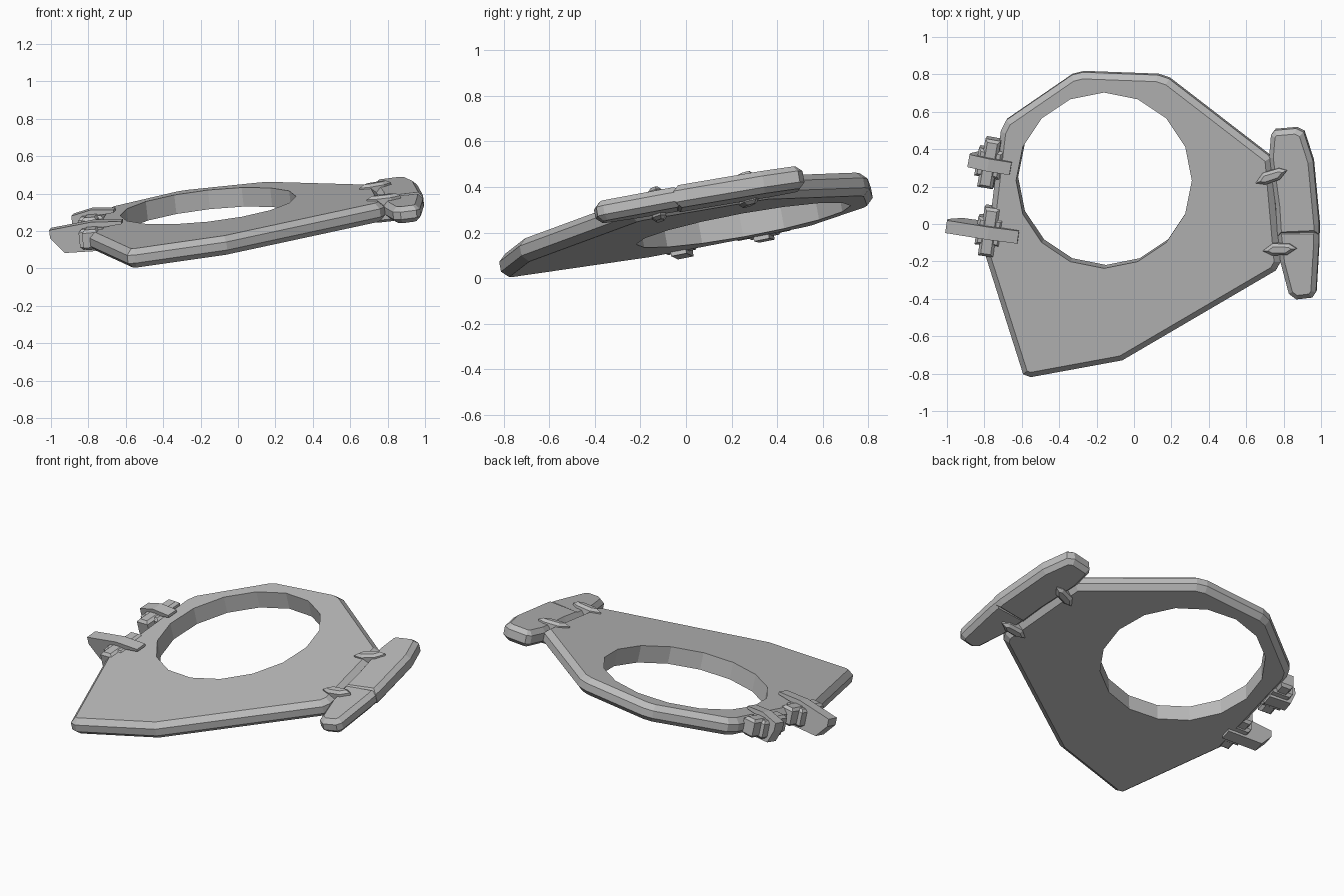
import bpy, bmesh, math
from mathutils import Matrix, Vector

cube = bpy.data.objects.get("Cube")
if cube:
    bpy.data.objects.remove(cube)

# Single grey finish
grey = bpy.data.materials.new("matte_grey")
grey.use_nodes = True
grey.diffuse_color = (0.5, 0.5, 0.5, 1)
grey.node_tree.nodes["Principled BSDF"].inputs["Base Color"].default_value = (0.5, 0.5, 0.5, 1)

# Tilted frame: plan x and y stay true, third axis is the plate normal
SLOPE_X, SLOPE_Y, HEIGHT = 0.11, 0.18, 0.257
normal = Vector((-SLOPE_X, -SLOPE_Y, 1)).normalized()
FRAME = Matrix(((1, 0, normal.x, 0),
                (0, 1, normal.y, 0),
                (SLOPE_X, SLOPE_Y, normal.z, HEIGHT),
                (0, 0, 0, 1)))


def place(x, y, degrees):
    return Matrix.Translation((x, y, 0)) @ Matrix.Rotation(math.radians(degrees), 4, "Z")


def slab(name, outline, low, high, bevel=0.0, local=Matrix()):
    """Extrude an outline between two heights, chamfer both rims, tilt it."""
    bm = bmesh.new()
    base = bm.faces.new([bm.verts.new((x, y, low)) for x, y in outline])
    top = bmesh.ops.extrude_face_region(bm, geom=[base], use_keep_orig=True)
    verts = [g for g in top["geom"] if isinstance(g, bmesh.types.BMVert)]
    bmesh.ops.translate(bm, verts=verts, vec=(0, 0, high - low))
    bmesh.ops.recalc_face_normals(bm, faces=bm.faces[:])
    if bevel:
        rims = [e for e in bm.edges if abs(e.verts[0].co.z - e.verts[1].co.z) < 1e-4]
        bmesh.ops.bevel(bm, geom=rims, offset=bevel, offset_type="OFFSET",
                        segments=1, profile=0.5, affect="EDGES")
    bm.transform(FRAME @ local)
    bmesh.ops.recalc_face_normals(bm, faces=bm.faces[:])
    mesh = bpy.data.meshes.new(name)
    bm.to_mesh(mesh)
    bm.free()
    mesh.materials.append(grey)
    obj = bpy.data.objects.new(name, mesh)
    bpy.context.collection.objects.link(obj)
    return obj


# Main plate with clipped corners
plate = slab("plate", [
    (-0.59, -0.80), (-0.55, -0.815), (-0.06, -0.725), (0.76, -0.245),
    (0.785, -0.2), (0.735, 0.36), (0.19, 0.78), (0.13, 0.80),
    (-0.27, 0.815), (-0.33, 0.80), (-0.68, 0.56), (-0.71, 0.5),
    (-0.79, -0.17)], -0.052, 0.052, 0.03)

# Sixteen-sided hole through the plate
ring = [(-0.155 + 0.47 * math.cos(math.tau * i / 16),
         0.242 + 0.47 * math.sin(math.tau * i / 16)) for i in range(16)]
cutter = slab("hole_cutter", ring, -0.2, 0.2)
cutter.hide_render = True
cut = plate.modifiers.new("hole", "BOOLEAN")
cut.operation = "DIFFERENCE"
cut.object = cutter
cut.solver = "EXACT"
bpy.context.view_layer.objects.active = plate
bpy.ops.object.modifier_apply(modifier="hole")
bpy.data.objects.remove(cutter)

# Side bar in two butted pieces
slab("side_bar_rear", [
    (0.735, 0.48), (0.755, 0.505), (0.87, 0.515), (0.91, 0.495),
    (0.96, 0.34), (0.992, 0.0), (0.992, -0.05), (0.77, -0.06),
    (0.76, 0.1), (0.725, 0.36)], -0.05, 0.05, 0.025)
slab("side_bar_front", [
    (0.765, -0.02), (0.99, -0.02), (0.99, -0.1), (0.975, -0.36),
    (0.955, -0.39), (0.87, -0.4), (0.83, -0.37), (0.785, -0.2)],
    -0.045, 0.045, 0.025)

# Leaf-shaped clips joining the bar to the plate
leaf = [(-0.09, -0.015), (-0.04, -0.035), (0.04, -0.028), (0.09, 0.01),
        (0.05, 0.032), (-0.04, 0.028)]
for name, x, y, turn in (("rear_clip", 0.74, 0.265, 14), ("front_clip", 0.785, -0.125, -4)):
    slab(name, leaf, -0.07, 0.075, 0.015, place(x, y, turn))


# Hinges on the other side: shaft, block and a clamp fin standing across them
def rectangle(half_x, half_y):
    return [(-half_x, -half_y), (half_x, -half_y), (half_x, half_y), (-half_x, half_y)]


upright = Matrix.Rotation(math.radians(90), 4, "X")
for name, y, turn, reach, inner in (("rear", 0.33, -10, 0.11, 0.12),
                                    ("front", -0.035, -8, 0.23, 0.16)):
    spot = place(-0.77, y, turn)
    slab(name + "_hinge_shaft", rectangle(0.042, 0.13), -0.045, 0.065, 0.015, spot)
    slab(name + "_hinge_block", rectangle(0.068, 0.075), -0.05, 0.06, 0.015, spot)
    fin = [(-reach, 0.065), (-reach, 0.02), (-reach * 0.7, -0.065),
           (0.06, -0.07), (0.06, -0.05), (-0.02, -0.04), (-0.02, 0.05),
           (inner, 0.065), (inner, 0.08), (0.0, 0.09)]
    slab(name + "_hinge_fin", fin, -0.034, 0.034, 0, spot @ upright)
